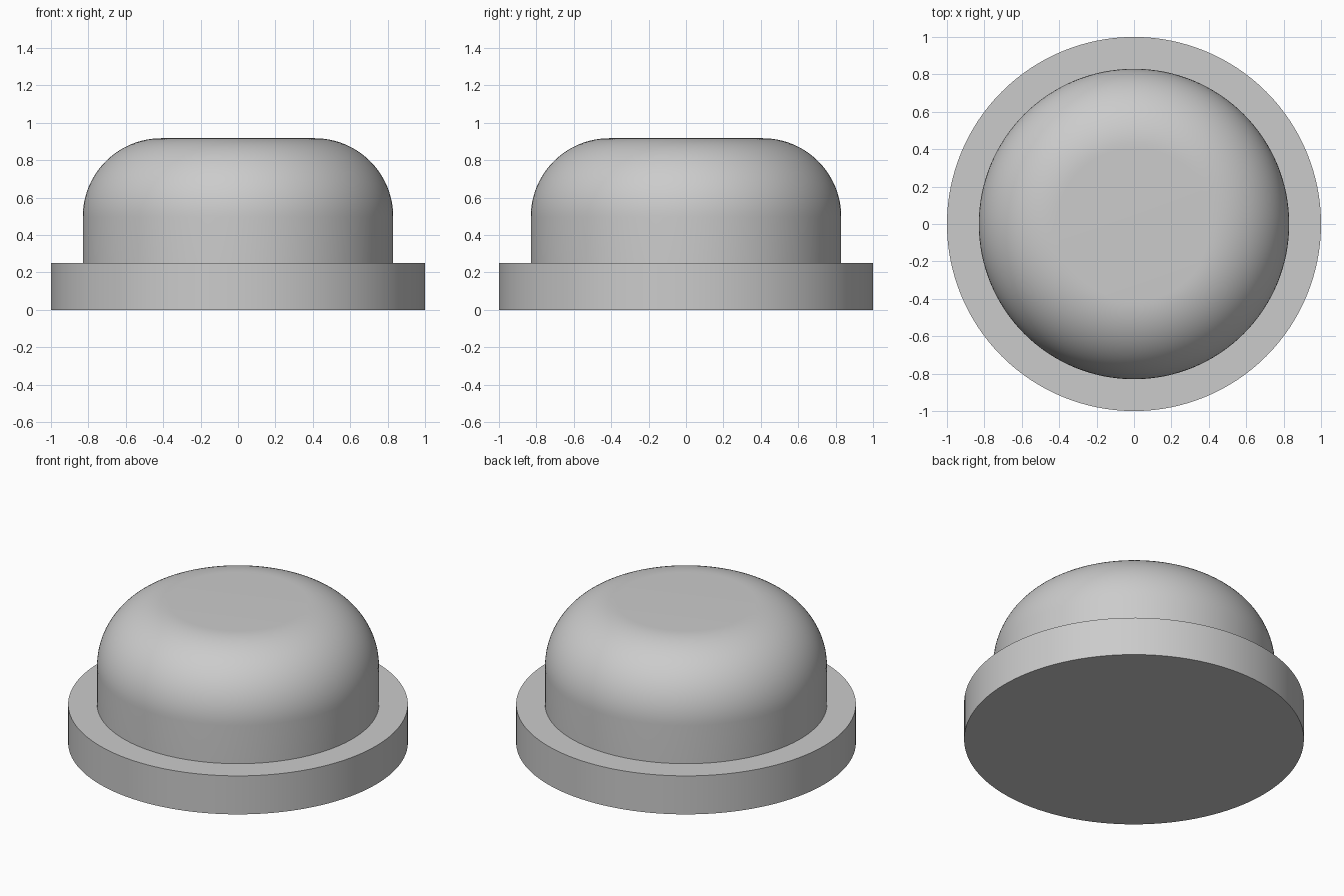
import bpy
import bmesh
import math

cube = bpy.data.objects.get("Cube")
if cube:
    bpy.data.objects.remove(cube, do_unlink=True)

SEGMENTS = 128
FLANGE_TOP = 0.25
DOME_RADIUS, DOME_TOP, FILLET = 0.83, 0.917, 0.42

grey = bpy.data.materials.new("plain grey")
grey.use_nodes = True
colour = (0.6, 0.6, 0.6, 1)
grey.diffuse_color = colour
grey.node_tree.nodes["Principled BSDF"].inputs["Base Color"].default_value = colour


def lathe(name, profile):
    """Revolve an (r, z) profile around z and cap its flat ends."""
    bm = bmesh.new()
    rings = []
    for r, z in profile:
        angles = [math.tau * i / SEGMENTS for i in range(SEGMENTS)]
        rings.append([bm.verts.new((r * math.cos(a), r * math.sin(a), z)) for a in angles])
    for low, high in zip(rings, rings[1:]):
        for i in range(SEGMENTS):
            j = (i + 1) % SEGMENTS
            bm.faces.new((low[i], low[j], high[j], high[i]))
    bm.faces.new(rings[0][::-1])
    bm.faces.new(rings[-1])
    mesh = bpy.data.meshes.new(name)
    bm.to_mesh(mesh)
    bm.free()
    mesh.materials.append(grey)
    obj = bpy.data.objects.new(name, mesh)
    bpy.context.collection.objects.link(obj)
    bpy.ops.object.select_all(action="DESELECT")
    obj.select_set(True)
    bpy.context.view_layer.objects.active = obj
    bpy.ops.object.shade_smooth_by_angle(angle=math.radians(30))
    return obj


# Flat round base flange
lathe("base_flange", [(1, 0), (1, FLANGE_TOP)])

# Domed cap: straight wall, rounded shoulder, flat top; sunk slightly into the flange
steps = 24
shoulder = []
for k in range(steps + 1):
    a = math.pi / 2 * k / steps
    shoulder.append((DOME_RADIUS - FILLET + FILLET * math.cos(a),
                     DOME_TOP - FILLET + FILLET * math.sin(a)))
lathe("domed_cap", [(DOME_RADIUS, FLANGE_TOP - 0.05)] + shoulder)
